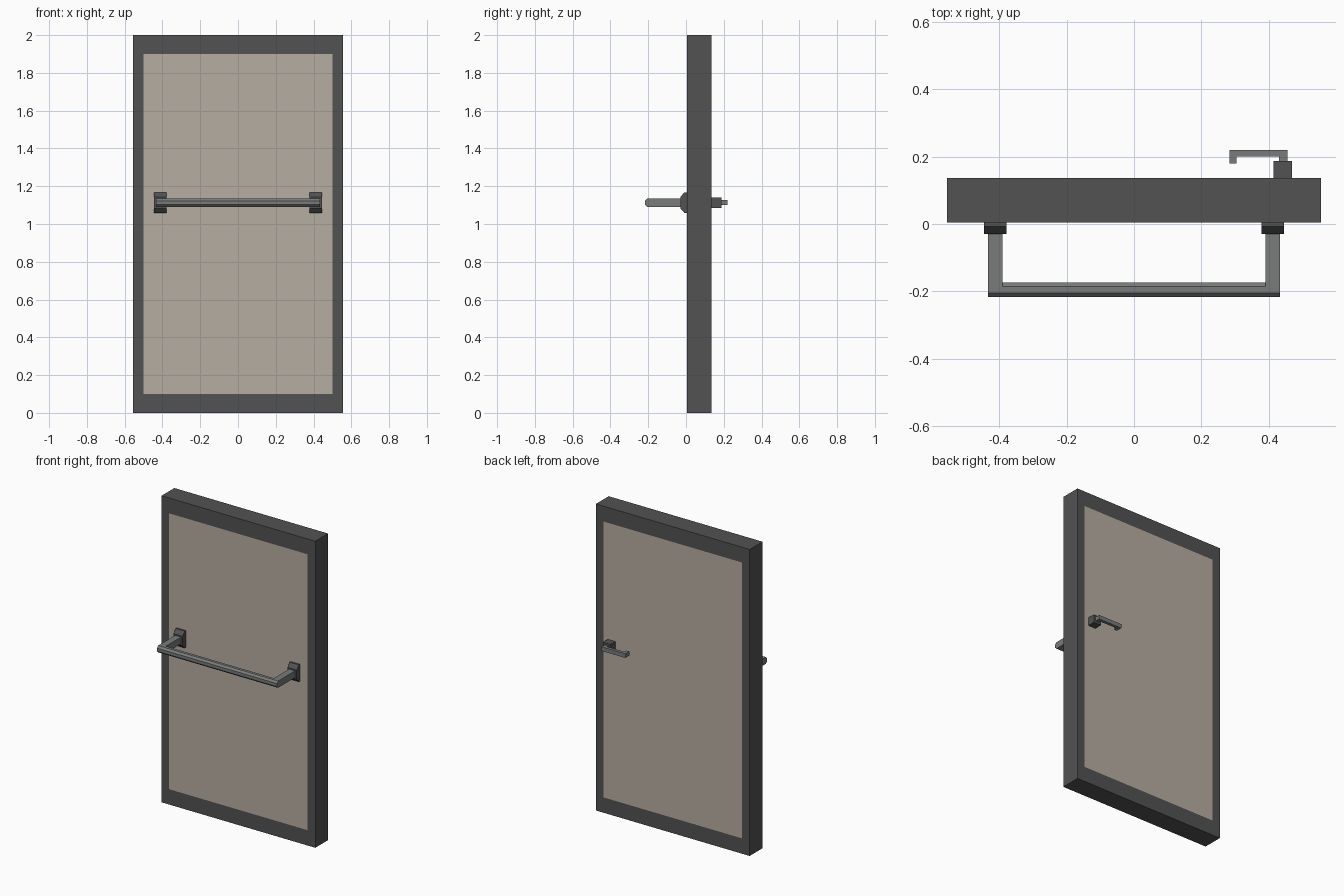
import bpy, bmesh
from mathutils import Vector

if "Cube" in bpy.data.objects:
    bpy.data.objects.remove(bpy.data.objects["Cube"])


def material(name, rgb):
    m = bpy.data.materials.new(name)
    m.diffuse_color = (*rgb, 1)
    m.use_nodes = True
    m.node_tree.nodes["Principled BSDF"].inputs["Base Color"].default_value = m.diffuse_color
    return m


DARK = material("dark_metal", (0.085, 0.085, 0.085))
STEEL = material("steel", (0.19, 0.2, 0.195))
TAN = material("tan_panel", (0.47, 0.42, 0.36))


def finish(bm, name, mat):
    bmesh.ops.recalc_face_normals(bm, faces=bm.faces)
    me = bpy.data.meshes.new(name)
    bm.to_mesh(me)
    bm.free()
    me.materials.append(mat)
    ob = bpy.data.objects.new(name, me)
    bpy.context.collection.objects.link(ob)
    return ob


def prism(name, faces, direction, mat):
    """Extrude one or more joined flat polygons along a vector."""
    bm = bmesh.new()
    for pts in faces:
        bm.faces.new([bm.verts.new(p) for p in pts])
    bmesh.ops.remove_doubles(bm, verts=bm.verts, dist=1e-5)
    geo = bmesh.ops.extrude_face_region(bm, geom=bm.faces[:], use_keep_orig=True)
    moved = [g for g in geo["geom"] if isinstance(g, bmesh.types.BMVert)]
    bmesh.ops.translate(bm, verts=moved, vec=Vector(direction))
    return finish(bm, name, mat)


def box(name, x0, x1, y0, y1, z0, z1, mat):
    pts = [(x0, y0, z0), (x1, y0, z0), (x1, y0, z1), (x0, y0, z1)]
    return prism(name, [pts], (0, y1 - y0, 0), mat)


def rect(hx, z0, z1, y):
    return [(-hx, y, z0), (hx, y, z0), (hx, y, z1), (-hx, y, z1)]


# Door frame (mitred ring) and flush panel
Y0, Y1 = 0.004, 0.136
outer, inner = rect(0.555, 0, 2, Y0), rect(0.5, 0.1, 1.9, Y0)
ring = [[outer[i], outer[(i + 1) % 4], inner[(i + 1) % 4], inner[i]] for i in range(4)]
prism("door_frame", ring, (0, Y1 - Y0, 0), DARK)
box("door_panel", -0.5, 0.5, Y0, Y1, 0.1, 1.9, TAN)

# Push bar: chamfered section running across the front
ZC, h, c = 1.113, 0.022, 0.012
yf, yb = -0.217, -0.174
section = [(yf, -h + c), (yf + c, -h), (yb - c, -h), (yb, -h + c),
           (yb, h - c), (yb - c, h), (yf + c, h), (yf, h - c)]
prism("push_bar", [[(-0.433, y, ZC + z) for y, z in section]], (0.866, 0, 0), STEEL)

# Push bar arms and bevelled wall brackets, one per side
bracket = [(Y0, -0.055), (-0.008, -0.055), (-0.03, -0.03),
           (-0.03, 0.03), (-0.008, 0.055), (Y0, 0.055)]
for side, s in (("left", -1), ("right", 1)):
    xa, xb = sorted((s * 0.39, s * 0.433))
    box(f"bar_arm_{side}", xa, xb, yf + c, -0.02, ZC - h, ZC + h, STEEL)
    prism(f"bar_bracket_{side}", [[(s * 0.412 - 0.033, y, ZC + z) for y, z in bracket]],
          (0.066, 0, 0), DARK)

# Rear lever handle: square base and bent lever
box("handle_base", 0.415, 0.47, Y1, 0.187, 1.086, 1.14, DARK)
lever = [(0.456, 0.187), (0.456, 0.22), (0.284, 0.22), (0.284, 0.179),
         (0.305, 0.179), (0.305, 0.2), (0.43, 0.2), (0.43, 0.187)]
prism("handle_lever", [[(x, y, 1.1) for x, y in lever]], (0, 0, 0.027), STEEL)
